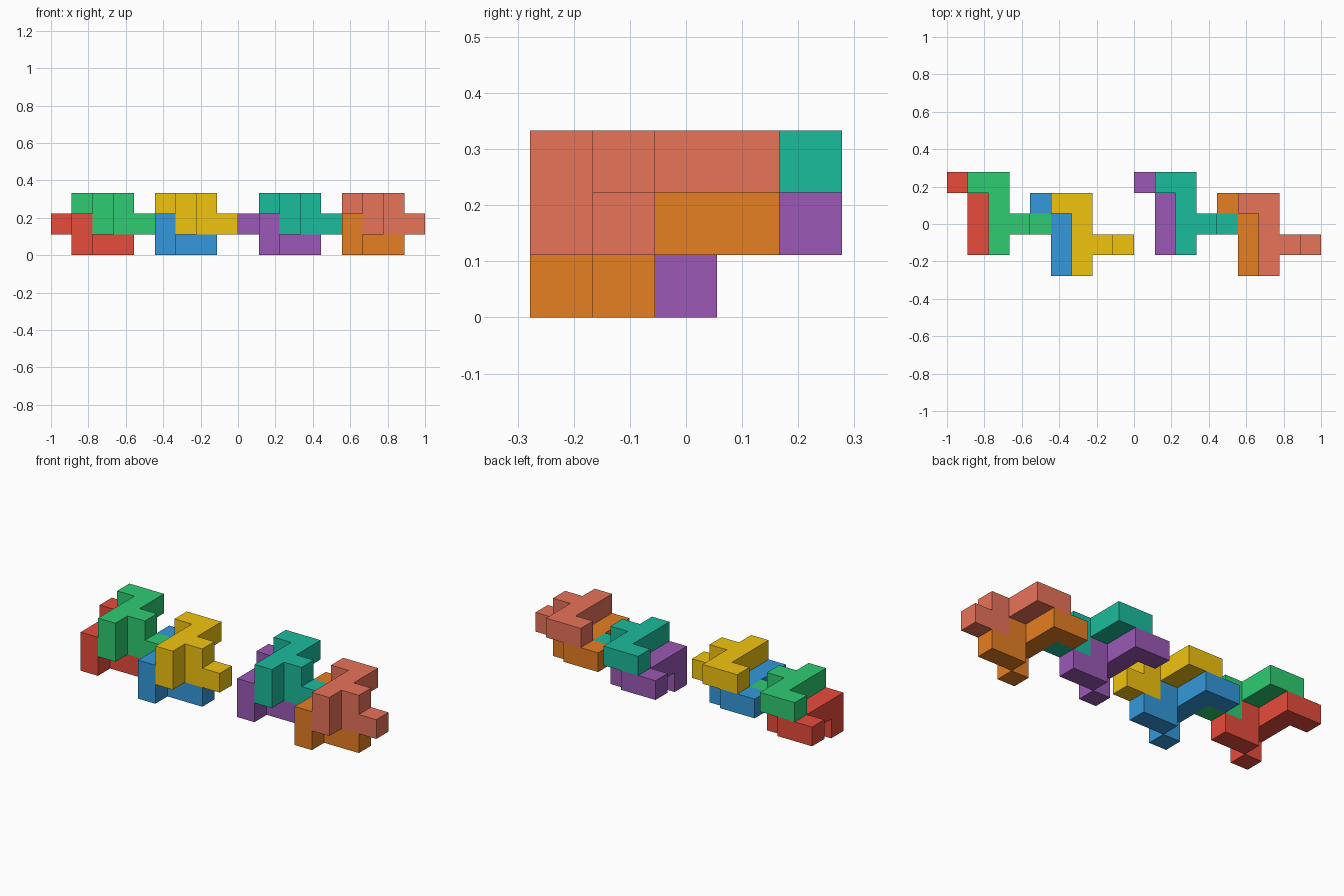
import bpy, bmesh
from mathutils import Vector

if "Cube" in bpy.data.objects:
    bpy.data.objects.remove(bpy.data.objects["Cube"])

U = 1 / 9  # edge of one small cube

# One puzzle piece as unit cells: bar, end hook, front foot and stepped prong
PIECE = [(1, j, 1) for j in range(1, 5)] + [
    (0, 4, 1), (1, 1, 0), (2, 2, 1), (2, 2, 0), (3, 2, 0)]


def srgb(hex_code):
    c = [int(hex_code[i:i + 2], 16) / 255 for i in (0, 2, 4)]
    return [v / 12.92 if v <= 0.04045 else ((v + 0.055) / 1.055) ** 2.4 for v in c] + [1]


def make_piece(name, offset, colour):
    cells = {tuple(a + b for a, b in zip(c, offset)) for c in PIECE}
    bm = bmesh.new()
    for cell in cells:
        for axis in range(3):
            for side in (0, 1):
                neighbour = list(cell)
                neighbour[axis] += 2 * side - 1
                if tuple(neighbour) in cells:
                    continue  # inner walls are left out
                corners = []
                for a, b in ((0, 0), (1, 0), (1, 1), (0, 1)):
                    p = Vector(cell)
                    p[axis] += side
                    p[(axis + 1) % 3] += a
                    p[(axis + 2) % 3] += b
                    corners.append(bm.verts.new((p - Vector((9, 2.5, 0))) * U))
                bm.faces.new(corners if side else corners[::-1])
    bmesh.ops.remove_doubles(bm, verts=bm.verts[:], dist=1e-4)
    bmesh.ops.dissolve_limit(bm, angle_limit=0.01, verts=bm.verts[:], edges=bm.edges[:])
    mesh = bpy.data.meshes.new(name)
    bm.to_mesh(mesh)
    bm.free()
    mat = bpy.data.materials.new(name)
    mat.diffuse_color = srgb(colour)
    mat.use_nodes = True
    mat.node_tree.nodes["Principled BSDF"].inputs["Base Color"].default_value = mat.diffuse_color
    mesh.materials.append(mat)
    bpy.context.collection.objects.link(bpy.data.objects.new(name, mesh))


# Four stacked pairs: each upper piece sits one cell right and one cell up
PAIRS = [((0, 0, 0), ("red", "E74C3C"), ("green", "2ECC71")),
         ((4, -1, 0), ("blue", "3498DB"), ("yellow", "F1C40F")),
         ((9, 0, 0), ("purple", "9B59B6"), ("teal", "1ABC9C")),
         ((13, -1, 0), ("orange", "E67E22"), ("salmon", "E8735A"))]
for (x, y, z), lower, upper in PAIRS:
    make_piece(lower[0] + "_lower_piece", (x, y, z), lower[1])
    make_piece(upper[0] + "_upper_piece", (x + 1, y, z + 1), upper[1])
